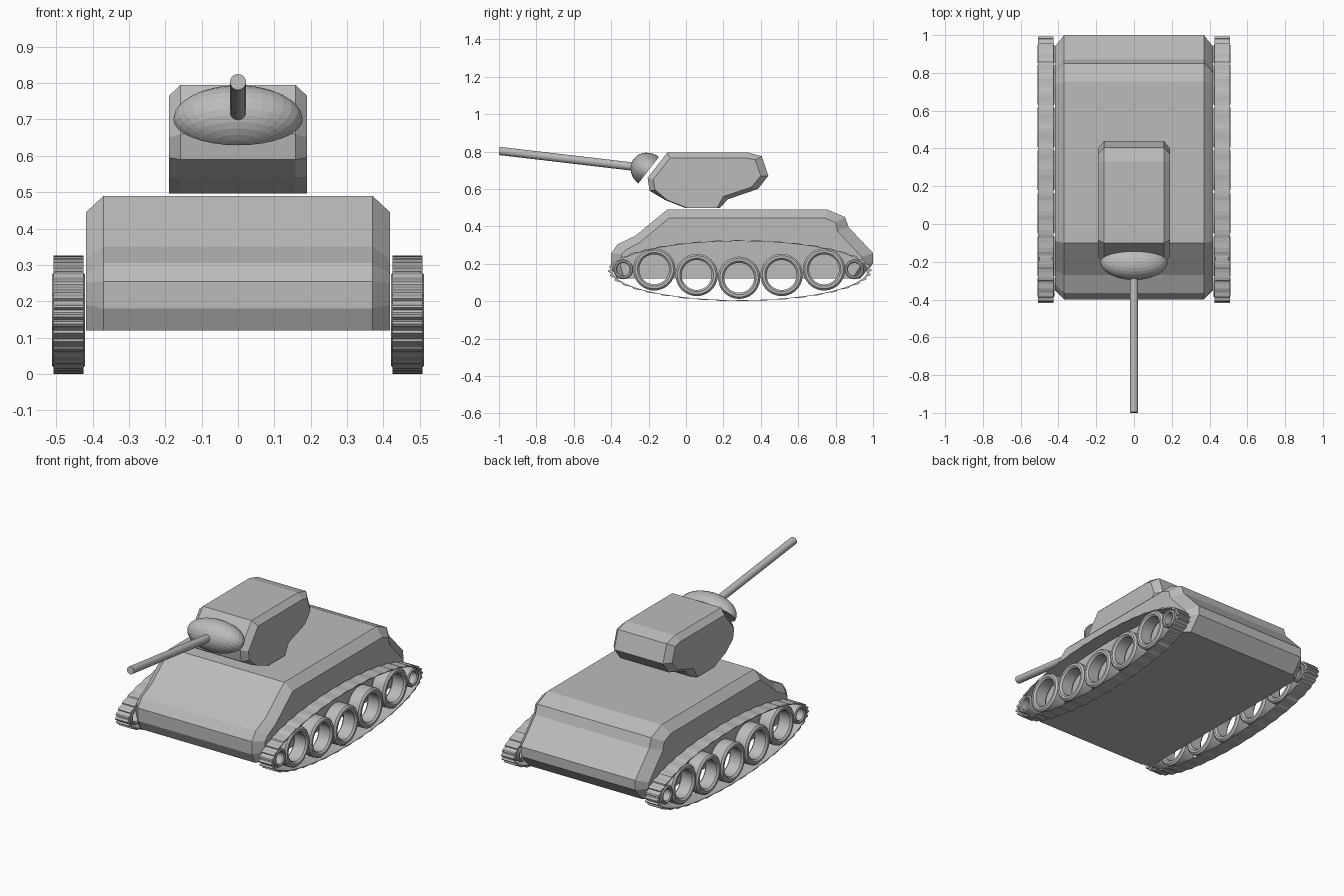
import bpy, bmesh
from math import sin, cos, pi, radians, atan2
from mathutils import Vector, Matrix

if "Cube" in bpy.data.objects:
    bpy.data.objects.remove(bpy.data.objects["Cube"], do_unlink=True)

GREY = (0.5, 0.5, 0.5, 1)
paint = bpy.data.materials.new("plain_grey")
paint.use_nodes = True
paint.diffuse_color = GREY
paint.node_tree.nodes["Principled BSDF"].inputs["Base Color"].default_value = GREY


def finish(name, bm, smooth=False):
    bmesh.ops.recalc_face_normals(bm, faces=bm.faces)
    mesh = bpy.data.meshes.new(name)
    bm.to_mesh(mesh)
    bm.free()
    mesh.materials.append(paint)
    obj = bpy.data.objects.new(name, mesh)
    bpy.context.collection.objects.link(obj)
    if smooth:
        bpy.ops.object.select_all(action="DESELECT")
        obj.select_set(True)
        bpy.context.view_layer.objects.active = obj
        bpy.ops.object.shade_smooth_by_angle(angle=radians(35))
    return obj


def bridge(bm, a, b):
    for i in range(len(a)):
        j = (i + 1) % len(a)
        bm.faces.new((a[i], a[j], b[j], b[i]))


def armoured_body(name, full, inset, x_full, x_side):
    """Side profile lofted across x, with smaller profiles as chamfered flanks."""
    bm = bmesh.new()
    sections = [(-x_side, inset), (-x_full, full), (x_full, full), (x_side, inset)]
    rings = [[bm.verts.new((x, y, z)) for y, z in prof] for x, prof in sections]
    for a, b in zip(rings, rings[1:]):
        bridge(bm, a, b)
    bm.faces.new(rings[0])
    bm.faces.new(rings[-1])
    return finish(name, bm)


def wheel(name, x, y, z, r, hole):
    """Open ring turned about the x axis with rounded rims."""
    bm = bmesh.new()
    w, lip = 0.045, (r - hole) * 0.3
    prof = [(r, -w + lip), (r, w - lip), (r - lip, w), (hole + lip, w),
            (hole, w - lip), (hole, -w + lip), (hole + lip, -w), (r - lip, -w)]
    n = 40
    rings = [[bm.verts.new((x + px, y + pr * cos(2 * pi * i / n), z + pr * sin(2 * pi * i / n)))
              for px, pr in [(b, a) for a, b in prof]] for i in range(n)]
    for i in range(n):
        bridge(bm, rings[i], rings[(i + 1) % n])
    return finish(name, bm, smooth=True)


def track(name, x):
    """Thin elliptical belt whose links alternate between raised and low."""
    bm = bmesh.new()
    n, w = 160, 0.041
    rings = []
    for i in range(n):
        a = 2 * pi * i / n
        outer = 1.0 if i % 4 < 2 else 0.982
        rings.append([bm.verts.new((x + sx * w, 0.288 + 0.705 * k * cos(a), 0.163 + 0.163 * k * sin(a)))
                      for sx, k in ((-1, outer), (1, outer), (1, 0.967), (-1, 0.967))])
    for i in range(n):
        bridge(bm, rings[i], rings[(i + 1) % n])
    return finish(name, bm)


# Hull
armoured_body(
    "hull",
    [(-.37, .12), (-.4, .18), (-.4, .255), (-.365, .305), (-.27, .35), (-.1, .49),
     (.755, .49), (.85, .45), (.87, .395), (1, .257), (1, .2), (.93, .12)],
    [(-.33, .12), (-.35, .19), (-.345, .25), (-.32, .275), (-.245, .315), (-.09, .445),
     (.74, .445), (.8, .42), (.81, .375), (.94, .235), (.94, .2), (.89, .12)],
    0.37, 0.418)

# Turret
armoured_body(
    "turret",
    [(0, .497), (-.11, .54), (-.195, .59), (-.205, .66), (-.1, .795), (.33, .795),
     (.405, .775), (.44, .67), (.385, .6), (.225, .545), (.18, .497)],
    [(.01, .497), (-.1, .54), (-.165, .595), (-.175, .65), (-.085, .765), (.325, .765),
     (.37, .755), (.4, .67), (.35, .61), (.2, .56), (.165, .497)],
    0.158, 0.19)

# Gun mount: half ellipsoid with a flat back, tilted upward
bm = bmesh.new()
bmesh.ops.create_uvsphere(bm, u_segments=32, v_segments=16, radius=1)
cut = bmesh.ops.bisect_plane(bm, geom=bm.verts[:] + bm.edges[:] + bm.faces[:], dist=1e-4,
                             plane_co=(0, 0, 0), plane_no=(0, 1, 0), clear_outer=True)
bmesh.ops.holes_fill(bm, edges=[e for e in bm.edges if e.is_boundary])
bm.transform(Matrix.Translation((0, -.2, .7)) @ Matrix.Rotation(radians(-38), 4, "X")
             @ Matrix.Diagonal((.178, .1, .09, 1)))
finish("gun_mount", bm)

# Gun barrel
start, end = Vector((0, -.22, .712)), Vector((0, -.998, .803))
axis = end - start
bm = bmesh.new()
bmesh.ops.create_cone(bm, cap_ends=True, segments=24, radius1=.022, radius2=.022, depth=axis.length)
bm.transform(Matrix.Translation((start + end) / 2) @ axis.to_track_quat("Z", "Y").to_matrix().to_4x4())
finish("gun_barrel", bm, smooth=True)

# Running gear on both sides
for side, s in (("left", 1), ("right", -1)):
    x = s * 0.466
    track(side + "_track", x)
    for i, z in enumerate((.17, .14, .125, .14, .17)):
        wheel(f"{side}_road_wheel_{i + 1}", x, -.17 + .227 * i, z, .113, .08)
    wheel(side + "_front_idler", x, -.335, .17, .053, .034)
    wheel(side + "_rear_sprocket", x, .9, .17, .053, .034)
